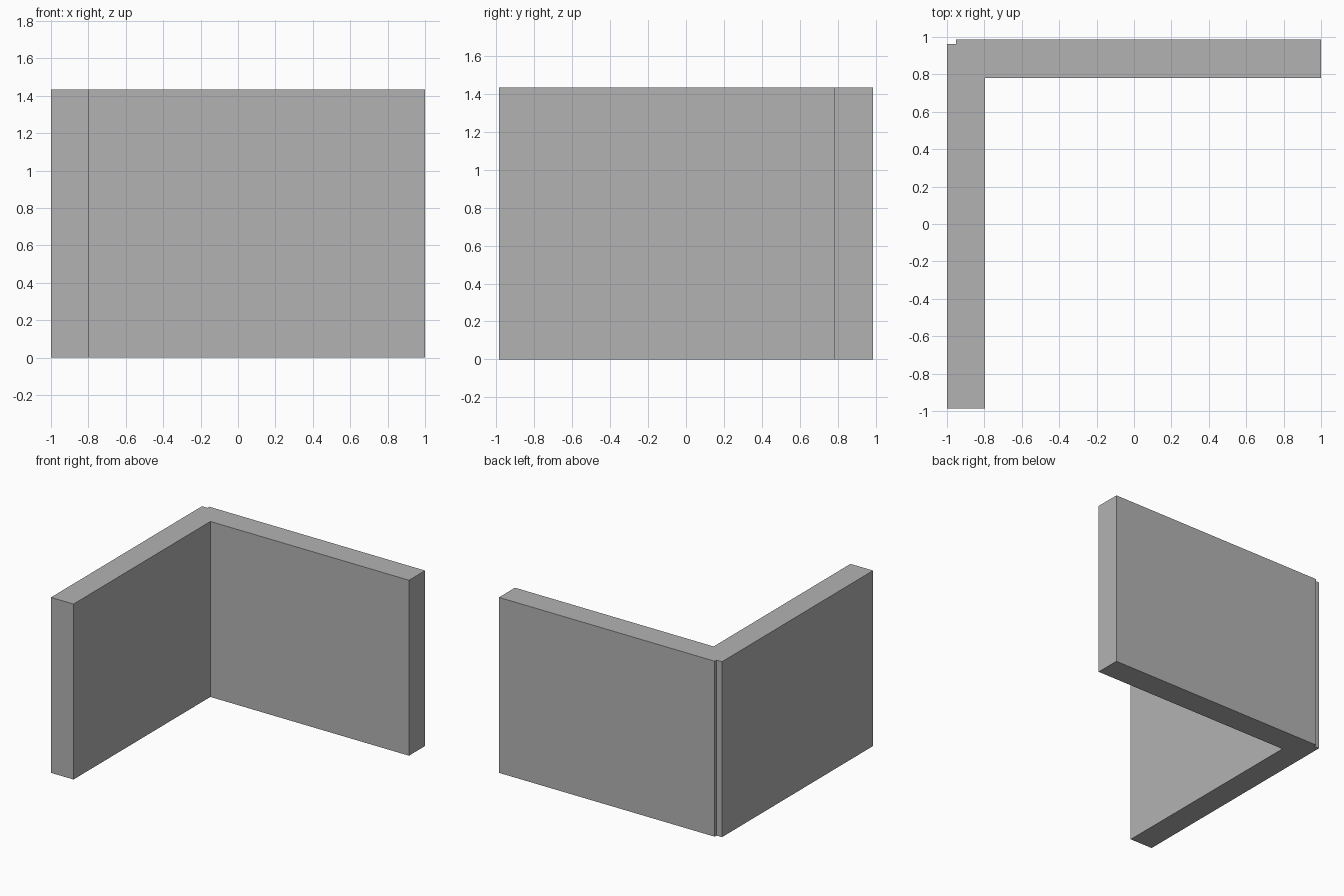
import bpy
import bmesh

cube = bpy.data.objects.get("Cube")
if cube:
    bpy.data.objects.remove(cube, do_unlink=True)

# Plain grey surface
GREY = (0.45, 0.45, 0.45, 1.0)
grey = bpy.data.materials.new("plain_grey")
grey.use_nodes = True
grey.diffuse_color = GREY
grey.node_tree.nodes["Principled BSDF"].inputs["Base Color"].default_value = GREY

HEIGHT = 1.434
LEFT, RIGHT, INNER_X = -1.0, 1.0, -0.796
FRONT, BACK, INNER_Y = -0.987, 0.987, 0.78
NOTCH_X, NOTCH_Y = -0.951, 0.963


def extrude_outline(name, outline, height, material):
    """Make a solid by raising a flat floor outline."""
    bm = bmesh.new()
    floor = bm.faces.new([bm.verts.new((x, y, 0)) for x, y in outline])
    raised = bmesh.ops.extrude_face_region(bm, geom=[floor], use_keep_orig=True)
    top = [v for v in raised["geom"] if isinstance(v, bmesh.types.BMVert)]
    bmesh.ops.translate(bm, verts=top, vec=(0, 0, height))
    bmesh.ops.recalc_face_normals(bm, faces=bm.faces[:])
    mesh = bpy.data.meshes.new(name)
    bm.to_mesh(mesh)
    bm.free()
    mesh.materials.append(material)
    obj = bpy.data.objects.new(name, mesh)
    bpy.context.collection.objects.link(obj)
    return obj


# Side wall and back wall joined in one L, with a small notch at the outer corner
extrude_outline("corner_wall", [
    (LEFT, FRONT), (INNER_X, FRONT), (INNER_X, INNER_Y), (RIGHT, INNER_Y),
    (RIGHT, BACK), (NOTCH_X, BACK), (NOTCH_X, NOTCH_Y), (LEFT, NOTCH_Y),
], HEIGHT, grey)
